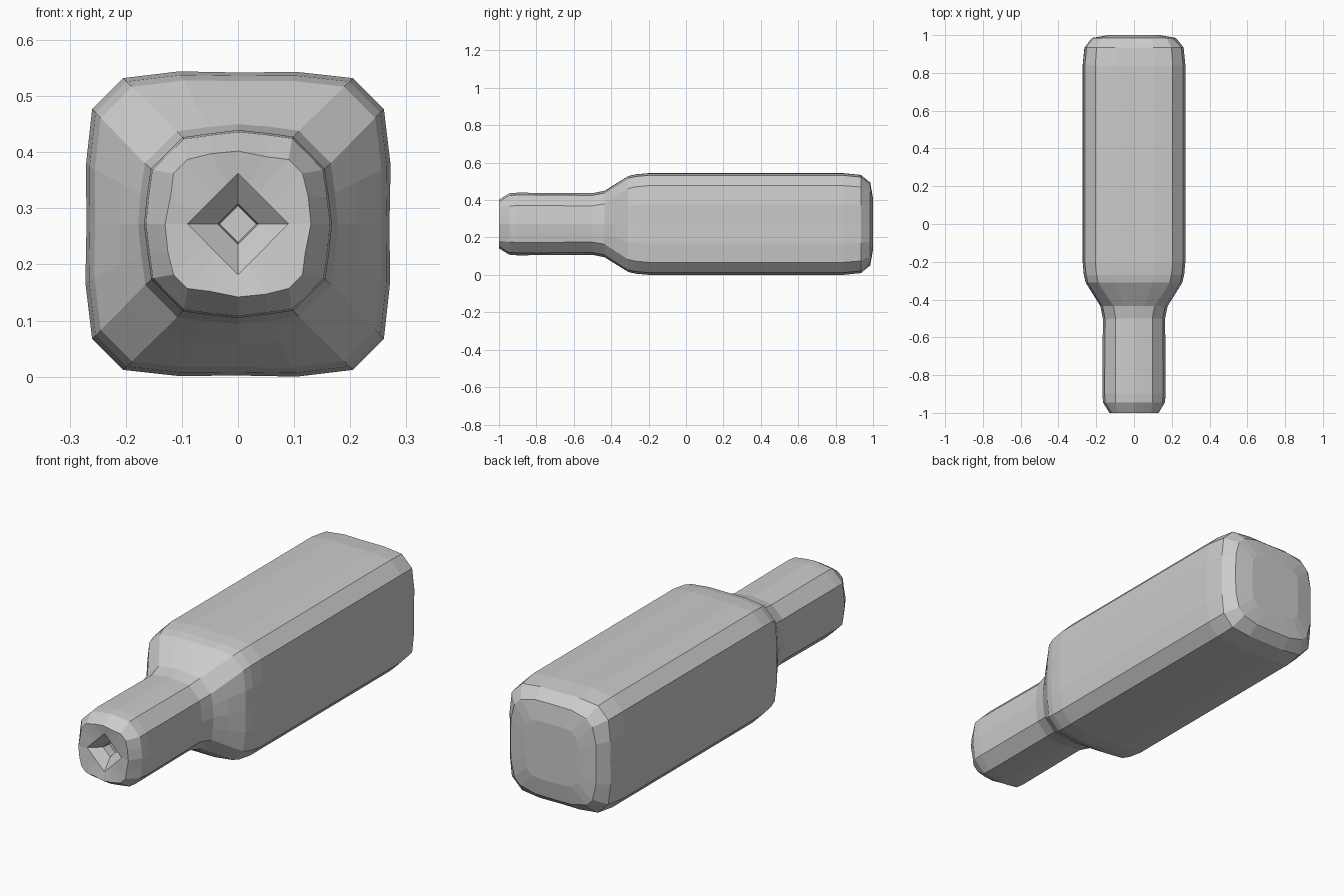
import bpy, bmesh

if "Cube" in bpy.data.objects:
    bpy.data.objects.remove(bpy.data.objects["Cube"])

CZ = 0.273  # height of the bottle's long axis

# Quarter outlines (x, z) running from the side towards the top
BODY = [(.27, 0), (.272, .105), (.26, .205), (.205, .26), (.105, .271)]
NECK = [(.17, 0), (.164, .05), (.157, .1), (.1, .158), (.05, .165)]
TIP = [(.13, 0), (.125, .05), (.115, .09), (.09, .115), (.05, .12)]
MOUTH = [(.09 - .018 * i, .018 * i) for i in range(5)]
BACK_RIM = [(.247, 0), (.246, .105), (.225, .19), (.19, .225), (.105, .246)]


def full(quarter):
    """Turn a quarter outline into a closed 20-sided ring."""
    ring = []
    x_z = quarter
    for _ in range(4):
        ring += x_z
        x_z = [(-z, x) for x, z in x_z]
    return ring


def mix(a, b, t):
    return [(p[0] + (q[0] - p[0]) * t, p[1] + (q[1] - p[1]) * t) for p, q in zip(a, b)]


def scaled(a, s):
    return [(x * s, z * s) for x, z in a]


# Stations along the axis, from the bottom of the mouth to the base
stations = [
    (-.91, scaled(MOUTH, .36)),
    (-.95, scaled(MOUTH, .40)),
    (-.992, MOUTH),
    (-1.0, TIP),
    (-.945, scaled(NECK, .965)),
    (-.90, scaled(NECK, .985)),
    (-.50, scaled(NECK, .97)),
    (-.435, mix(NECK, BODY, .08)),
    (-.38, mix(NECK, BODY, .42)),
    (-.31, mix(NECK, BODY, .85)),
    (-.27, mix(NECK, BODY, .94)),
    (-.20, BODY),
    (.84, BODY),
    (.935, scaled(BODY, .965)),
    (.985, scaled(BACK_RIM, .9)),
    (1.0, scaled(BODY, .5)),
]

# Bottle: loft through all stations
bm = bmesh.new()
rings = [[bm.verts.new((x, y, CZ + z)) for x, z in full(q)] for y, q in stations]
n = len(rings[0])
for a, b in zip(rings, rings[1:]):
    for i in range(n):
        j = (i + 1) % n
        bm.faces.new((a[i], a[j], b[j], b[i]))
bm.faces.new(rings[0])
bm.faces.new(rings[-1])
bmesh.ops.recalc_face_normals(bm, faces=bm.faces)
# Rest the body on the floor
low = min(v.co.z for v in bm.verts)
bmesh.ops.translate(bm, verts=bm.verts, vec=(0, 0, -low))
mesh = bpy.data.meshes.new("bottle")
bm.to_mesh(mesh)
bm.free()
bottle = bpy.data.objects.new("bottle", mesh)
bpy.context.collection.objects.link(bottle)
